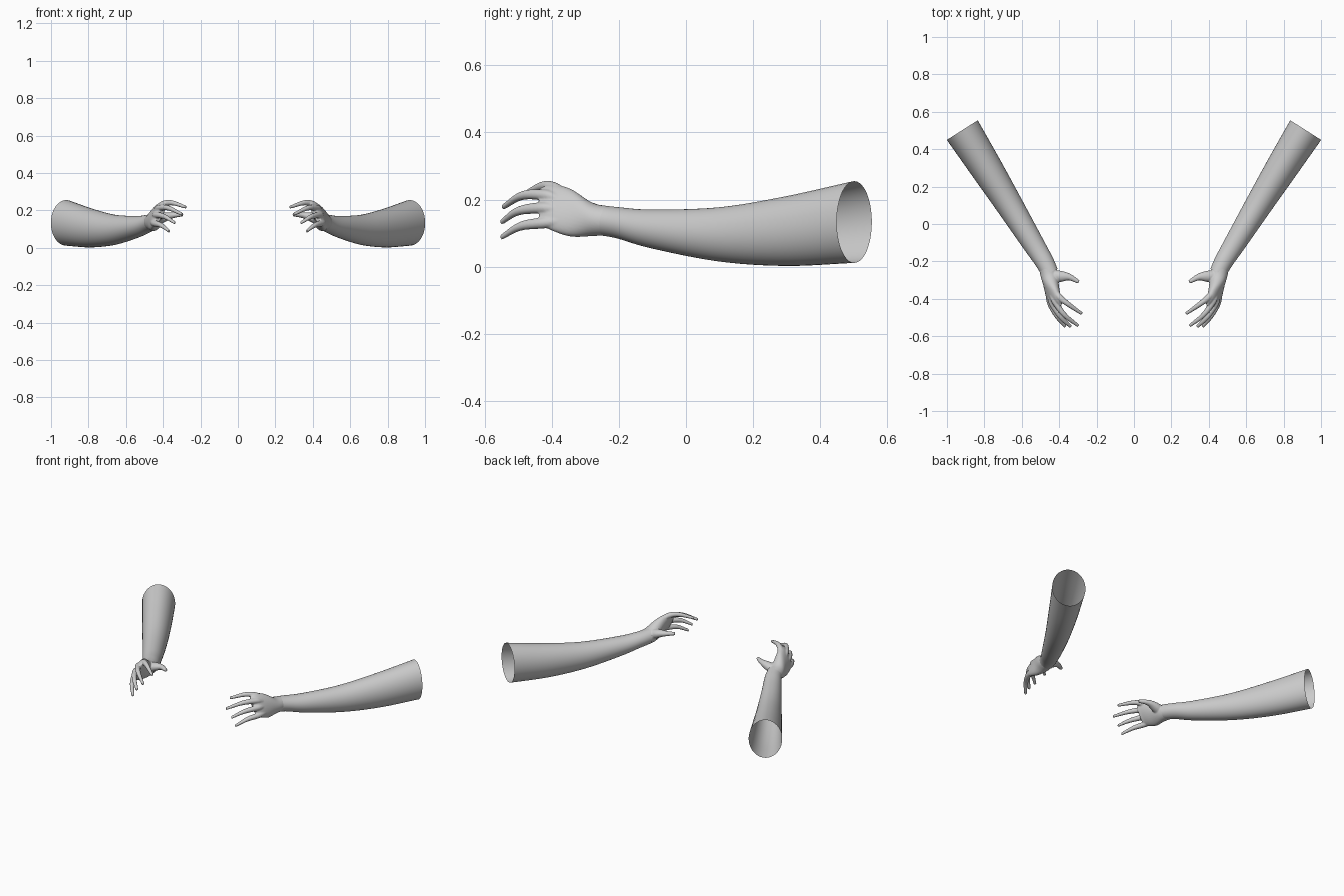
import bpy, bmesh, math
from mathutils import Vector

if "Cube" in bpy.data.objects:
    bpy.data.objects.remove(bpy.data.objects["Cube"])

skin = bpy.data.materials.new("pale_grey")
skin.use_nodes = True
skin.diffuse_color = (0.6, 0.6, 0.6, 1)
skin.node_tree.nodes["Principled BSDF"].inputs["Base Color"].default_value = (0.6, 0.6, 0.6, 1)


def smooth_path(points, steps):
    """Catmull-Rom through the section values."""
    p = [Vector(q) for q in points]
    p = [2 * p[0] - p[1]] + p + [2 * p[-1] - p[-2]]
    out = []
    for a, b, c, d in zip(p, p[1:], p[2:], p[3:]):
        for i in range(steps):
            t = i / steps
            out.append(b + (c - a) * (t / 2) + (2 * a - 5 * b + 4 * c - d) * (t * t / 2)
                       + (3 * b - a - 3 * c + d) * (t ** 3 / 2))
    return out + [p[-2]]


def tube(bm, sections, sides, steps=5, capped=True):
    """Loft ellipses given as x, y, z, tall radius, wide radius, tilt."""
    path = smooth_path(sections, steps)
    rings = []
    for i, s in enumerate(path):
        ahead = path[min(i + 1, len(path) - 1)][:3]
        behind = path[max(i - 1, 0)][:3]
        along = Vector(ahead) - Vector(behind)
        tall = Vector((-math.sin(s[5]), 0, math.cos(s[5])))
        wide = along.cross(tall).normalized()
        angles = [2 * math.pi * k / sides for k in range(sides)]
        rings.append([bm.verts.new(Vector(s[:3]) + tall * s[3] * math.cos(a) + wide * s[4] * math.sin(a))
                      for a in angles])
    for r, q in zip(rings, rings[1:]):
        for k in range(sides):
            n = (k + 1) % sides
            bm.faces.new((r[k], r[n], q[n], q[k]))
    if capped:
        bm.faces.new(rings[0][::-1])
        bm.faces.new(rings[-1])


def finish(bm, name, side):
    for v in bm.verts:
        v.co.x *= side
    bmesh.ops.recalc_face_normals(bm, faces=bm.faces)
    for f in bm.faces:
        f.smooth = True
    mesh = bpy.data.meshes.new(name)
    bm.to_mesh(mesh)
    bm.free()
    mesh.materials.append(skin)
    obj = bpy.data.objects.new(name, mesh)
    bpy.context.collection.objects.link(obj)
    return obj


# Forearm: open at the elbow end, tucked into the hand at the wrist
forearm = [(.918, .502, .133, .122, .098, 0), (.79, .3, .106, .104, .086, 0),
           (.665, .1, .096, .081, .072, 0), (.542, -.1, .112, .058, .058, 0),
           (.48, -.2, .130, .047, .050, 0), (.45, -.26, .139, .045, .046, 0)]

# Palm: round wrist flattening toward the knuckles
palm = [(.464, -.225, .136, .043, .045, 0), (.452, -.28, .141, .050, .046, .1),
        (.44, -.345, .161, .074, .036, .3), (.428, -.40, .176, .074, .027, .4),
        (.415, -.435, .180, .060, .017, .45)]

# Finger joints, from knuckle to tip
digits = [
    [(.425, -.36, .215), (.395, -.395, .236), (.35, -.43, .240), (.278, -.48, .217)],
    [(.435, -.38, .20), (.42, -.42, .213), (.37, -.488, .212), (.297, -.545, .178)],
    [(.445, -.39, .17), (.435, -.43, .175), (.39, -.50, .166), (.337, -.55, .133)],
    [(.455, -.38, .135), (.445, -.43, .130), (.41, -.495, .120), (.366, -.55, .088)]]
finger_radii = (.018, .017, .0135, .0085)

# Thumb: broad fleshy base
thumb = [(.445, -.28, .145, .036, .034, 0), (.39, -.28, .163, .026, .030, 0),
         (.345, -.284, .174, .016, .018, 0), (.295, -.31, .177, .009, .010, 0)]

for side, word in ((1, "left"), (-1, "right")):
    bm = bmesh.new()
    tube(bm, forearm, 40, 6, capped=False)
    finish(bm, word + "_forearm", side)

    bm = bmesh.new()
    tube(bm, palm, 32)
    tube(bm, thumb, 16)
    for joints in digits:
        tube(bm, [(*j, r, r, 0) for j, r in zip(joints, finger_radii)], 16)
    hand = finish(bm, word + "_hand", side)
    # Fuse the overlapping parts and soften the joins
    fuse = hand.modifiers.new("fuse", "REMESH")
    fuse.mode = "VOXEL"
    fuse.voxel_size = .0035
    fuse.use_smooth_shade = True
    soften = hand.modifiers.new("soften", "SMOOTH")
    soften.factor = .5
    soften.iterations = 6
